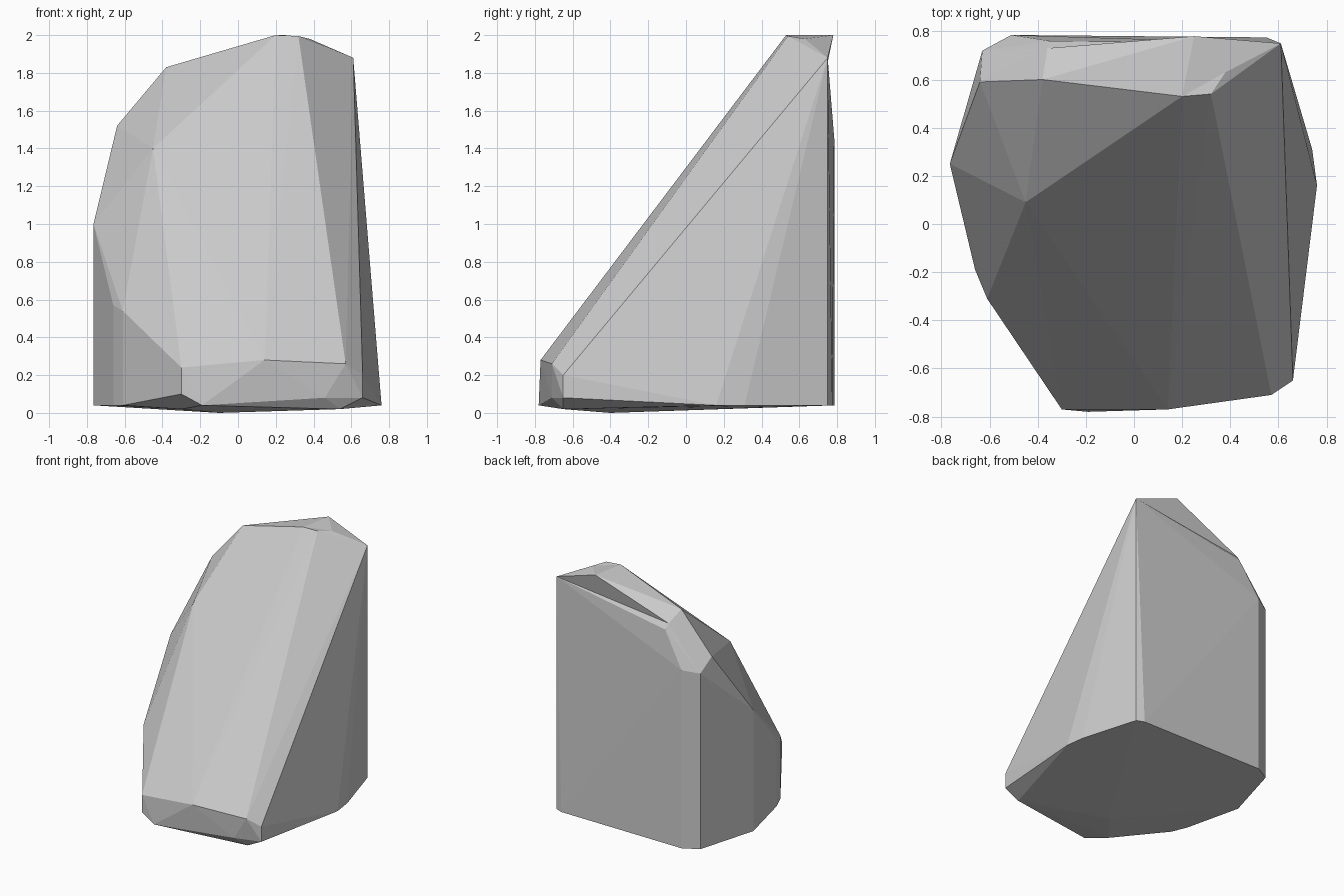
import bpy, bmesh
from mathutils import Vector

if "Cube" in bpy.data.objects:
    bpy.data.objects.remove(bpy.data.objects["Cube"])

# Footprint walls: x, y, bottom z, top z of each vertical corner
walls = [(-0.765, 0.25, 0.04, 1.0), (-0.66, -0.19, 0.04, 0.57), (-0.61, -0.31, 0.04, 0.54),
         (-0.30, -0.77, 0.10, 0.24), (0.66, -0.65, 0.08, 0.20),
         (-0.63, 0.72, 0.04, 1.43), (-0.51, 0.785, 0.04, 1.45)]
# Base rim and slightly bulging underside
base = [(-0.19, -0.78, 0.04), (0.46, -0.71, 0.08), (0.54, -0.65, 0.02), (0.76, 0.16, 0.04),
        (0.74, 0.31, 0.04), (0.61, 0.75, 0.04), (0.55, 0.775, 0.04), (-0.1, -0.4, 0.0),
        (-0.3, -0.64, 0.02)]
# Sloping front, left shoulder and summit
upper = [(0.14, -0.77, 0.28), (0.57, -0.71, 0.26), (-0.45, 0.09, 1.40), (-0.64, 0.59, 1.52),
         (-0.38, 0.60, 1.83), (-0.36, 0.73, 1.76), (-0.35, 0.76, 1.72), (0.20, 0.53, 2.0),
         (0.32, 0.54, 1.995), (0.38, 0.63, 1.98), (0.61, 0.75, 1.88)]

points = base + upper
for x, y, z0, z1 in walls:
    points += [(x, y, z0), (x, y, z1)]

bm = bmesh.new()
for p in points:
    bm.verts.new(p)
bmesh.ops.convex_hull(bm, input=bm.verts[:])
bmesh.ops.delete(bm, geom=[v for v in bm.verts if not v.link_faces], context='VERTS')
bm.normal_update()

# Overhanging crest: fan the top rear faces up to one point
crest = Vector((0.25, 0.78, 2.0))
top = []
for f in bm.faces:
    c = f.calc_center_median()
    if c.z > 1.8 and c.y > 0.6 and f.normal.dot(crest - c) > 0:
        top.append(f)
bmesh.ops.delete(bm, geom=top, context='FACES')
rim = [e for e in bm.edges if e.is_boundary]
if rim:
    peak = bm.verts.new(crest)
    for e in rim:
        bm.faces.new((e.verts[0], e.verts[1], peak))
bmesh.ops.recalc_face_normals(bm, faces=bm.faces[:])

mesh = bpy.data.meshes.new("boulder")
bm.to_mesh(mesh)
bm.free()
boulder = bpy.data.objects.new("boulder", mesh)
bpy.context.collection.objects.link(boulder)
